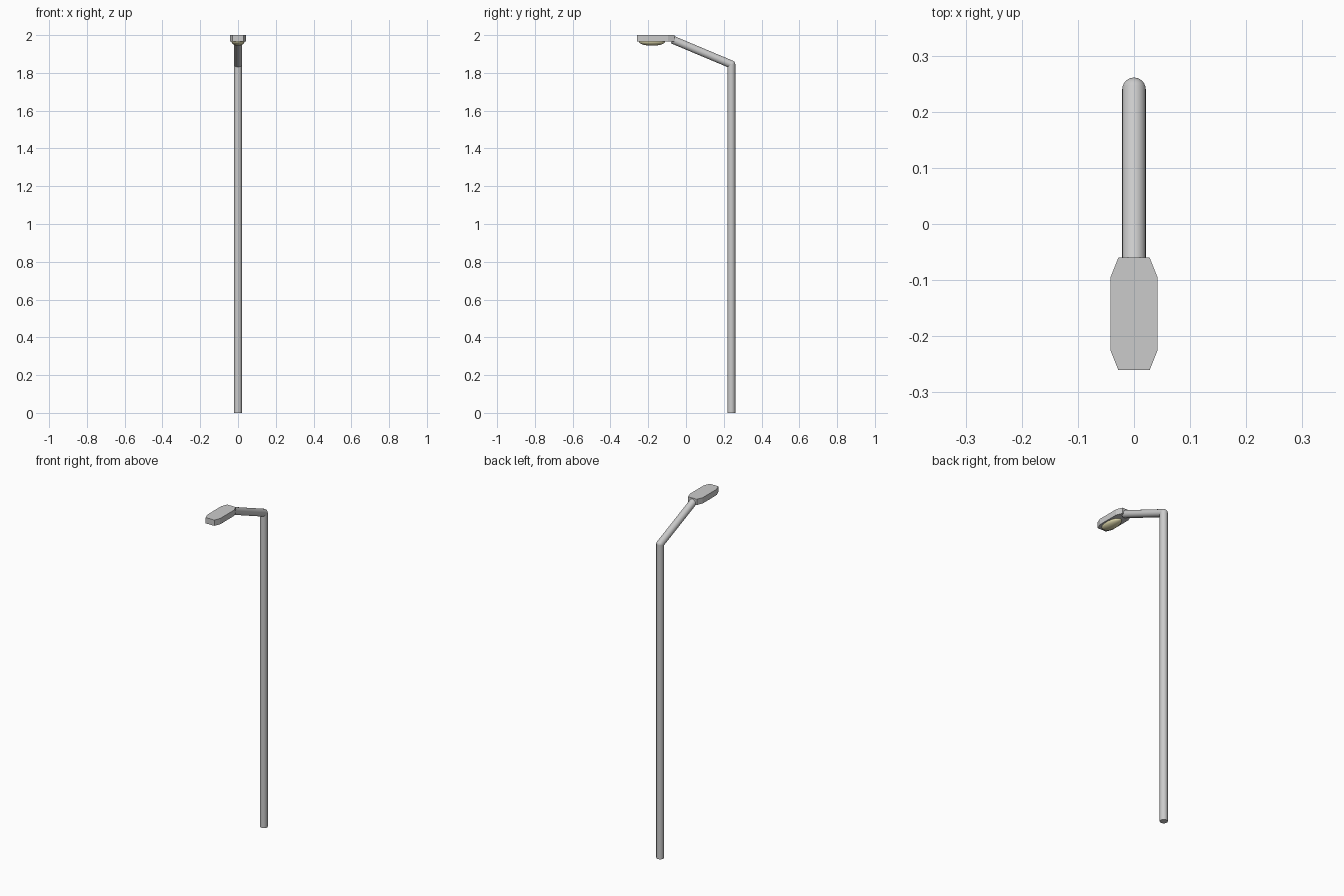
import bpy, bmesh, math
from mathutils import Vector

if "Cube" in bpy.data.objects:
    bpy.data.objects.remove(bpy.data.objects["Cube"])

R = 0.021
ELBOW = Vector((0, 0.24, 1.845))


def smooth(obj):
    bpy.ops.object.select_all(action='DESELECT')
    obj.select_set(True)
    bpy.context.view_layer.objects.active = obj
    bpy.ops.object.shade_smooth_by_angle(angle=math.radians(35))


def tube(name, a, b):
    a, b = Vector(a), Vector(b)
    d = b - a
    bpy.ops.mesh.primitive_cylinder_add(vertices=24, radius=R, depth=d.length, location=(a + b) / 2)
    obj = bpy.context.object
    obj.name = name
    obj.rotation_euler = d.to_track_quat('Z', 'Y').to_euler()
    smooth(obj)
    return obj


def ball(name, loc, scale):
    bpy.ops.mesh.primitive_uv_sphere_add(segments=24, ring_count=16, radius=1, location=loc)
    obj = bpy.context.object
    obj.name = name
    obj.scale = scale
    smooth(obj)
    return obj


# Upright pole, rounded elbow and sloping arm
tube("pole", (0, 0.24, 0), ELBOW)
ball("elbow", ELBOW, (R, R, R))
tube("arm", ELBOW, (0, -0.072, 1.976))

# Lamp head: flat octagonal housing
quarter = [(0.028, 0.10), (0.042, 0.065)]
right = quarter + [(x, -y) for x, y in reversed(quarter)]
outline = right + [(-x, y) for x, y in reversed(right)]
bm = bmesh.new()
base = bm.faces.new([bm.verts.new((x, y - 0.16, 1.966)) for x, y in outline])
top = bmesh.ops.extrude_face_region(bm, geom=[base])["geom"]
bmesh.ops.translate(bm, vec=(0, 0, 0.034), verts=[v for v in top if isinstance(v, bmesh.types.BMVert)])
bmesh.ops.recalc_face_normals(bm, faces=bm.faces)
mesh = bpy.data.meshes.new("lamp_head")
bm.to_mesh(mesh)
bm.free()
bpy.context.collection.objects.link(bpy.data.objects.new("lamp_head", mesh))

# Pale yellow lens under the head
lens = ball("lens", (0, -0.18, 1.966), (0.034, 0.07, 0.022))
mat = bpy.data.materials.new("pale_yellow")
mat.diffuse_color = (0.8, 0.75, 0.45, 1)
mat.use_nodes = True
mat.node_tree.nodes["Principled BSDF"].inputs["Base Color"].default_value = mat.diffuse_color
lens.data.materials.append(mat)
